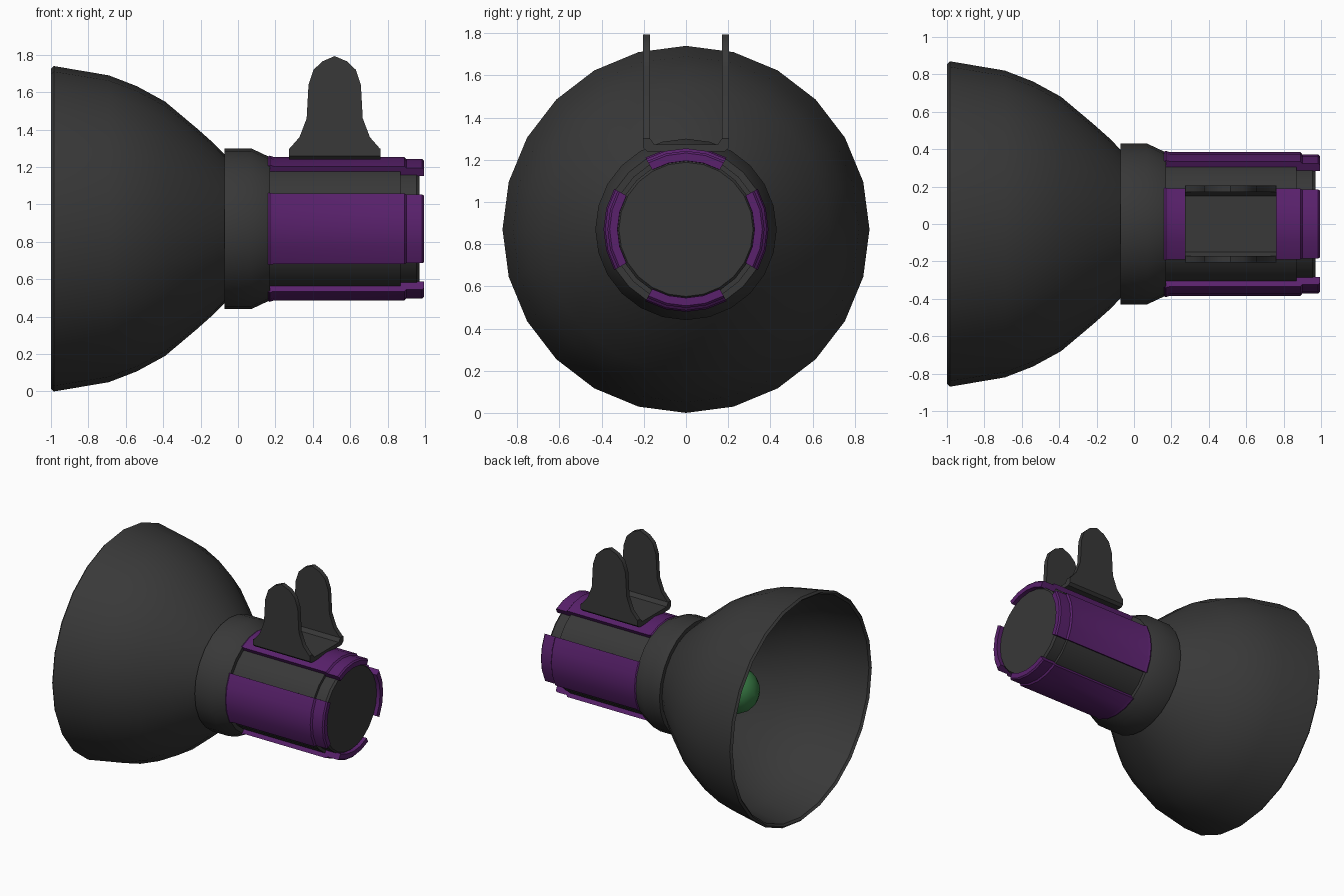
import bpy, bmesh, math

if "Cube" in bpy.data.objects:
    bpy.data.objects.remove(bpy.data.objects["Cube"])

AXIS_Z = 0.87   # height of the horizontal x axis
SIDES = 24


def material(name, rgb):
    m = bpy.data.materials.new(name)
    m.diffuse_color = (*rgb, 1)
    m.use_nodes = True
    m.node_tree.nodes["Principled BSDF"].inputs["Base Color"].default_value = m.diffuse_color
    return m


DARK = material("dark_grey", (0.04, 0.04, 0.04))
PURPLE = material("purple", (0.1, 0.015, 0.15))
GREEN = material("green", (0.04, 0.2, 0.06))


def finish(bm, name, mat, smooth=35):
    bmesh.ops.remove_doubles(bm, verts=bm.verts, dist=1e-5)
    bmesh.ops.recalc_face_normals(bm, faces=bm.faces)
    me = bpy.data.meshes.new(name)
    bm.to_mesh(me)
    bm.free()
    me.materials.append(mat)
    ob = bpy.data.objects.new(name, me)
    bpy.context.collection.objects.link(ob)
    bpy.ops.object.select_all(action='DESELECT')
    ob.select_set(True)
    bpy.context.view_layer.objects.active = ob
    if smooth:
        bpy.ops.object.shade_smooth_by_angle(angle=math.radians(smooth))
    return ob


def ring_point(x, r, a):
    return (x, r * math.sin(a), AXIS_Z + r * math.cos(a))


def lathe(name, profile, mat, sides=SIDES, smooth=35):
    """Revolve (x, radius) points about the x axis."""
    bm = bmesh.new()
    rings = [[bm.verts.new(ring_point(x, r, math.tau * i / sides)) for i in range(sides)]
             for x, r in profile]
    for a, b in zip(rings, rings[1:]):
        for i in range(sides):
            j = (i + 1) % sides
            bm.faces.new((a[i], a[j], b[j], b[i]))
    for ring, (x, r) in ((rings[0], profile[0]), (rings[-1], profile[-1])):
        if r > 0.01:
            bm.faces.new(ring)
    return finish(bm, name, mat, smooth)


def arc_strip(name, section, centre, half, mat, steps=4):
    """Sweep a closed (x, radius) section through an arc about the x axis."""
    bm = bmesh.new()
    n = len(section)
    rows = [[bm.verts.new(ring_point(x, r, centre - half + 2 * half * k / steps)) for x, r in section]
            for k in range(steps + 1)]
    for a, b in zip(rows, rows[1:]):
        for i in range(n):
            j = (i + 1) % n
            bm.faces.new((a[i], a[j], b[j], b[i]))
    bm.faces.new(rows[0])
    bm.faces.new(rows[-1])
    return finish(bm, name, mat)


def prism(bm, points, offset):
    """Extrude a closed outline by an offset vector."""
    face = bm.faces.new([bm.verts.new(p) for p in points])
    new = bmesh.ops.extrude_face_region(bm, geom=[face], use_keep_orig=True)
    bmesh.ops.translate(bm, vec=offset, verts=[v for v in new["geom"] if isinstance(v, bmesh.types.BMVert)])


# Bell-shaped shade: outer skin, rim, inner skin, closed at the throat
lathe("shade", [(-0.06, 0.385), (-0.13, 0.457), (-0.22, 0.537), (-0.39, 0.68), (-0.54, 0.762),
                (-0.69, 0.82), (-0.985, 0.87), (-1.0, 0.855), (-0.985, 0.84), (-0.69, 0.795),
                (-0.54, 0.738), (-0.39, 0.655), (-0.22, 0.512), (-0.13, 0.435), (-0.08, 0.38)], DARK)

# Collar and barrel with a stepped end cap
lathe("collar", [(-0.072, 0.38), (-0.072, 0.43), (0.07, 0.43), (0.17, 0.383), (0.17, 0.33)], DARK)
lathe("barrel", [(0.1, 0.352), (0.87, 0.352), (0.87, 0.33), (0.955, 0.33), (0.97, 0.318)], DARK)

# Four grip strips around the barrel
section = [(0.157, 0.33), (0.157, 0.385), (0.17, 0.391), (0.19, 0.384), (0.89, 0.384),
           (0.9, 0.372), (0.985, 0.372), (0.995, 0.362), (0.995, 0.325), (0.9, 0.322)]
for i, side in enumerate(("top", "back", "bottom", "front")):
    arc_strip("grip_strip_" + side, section, i * math.pi / 2, math.radians(29.5), PURPLE)

# Mounting bracket: shallow channel base with two upright tabs
bm = bmesh.new()
half = [(0.15, 1.272), (0.17, 1.3), (0.205, 1.3), (0.205, 1.258), (0.185, 1.24)]
outline = half + [(-y, z) for y, z in reversed(half)]
prism(bm, [(0.272, y, z) for y, z in outline], (0.49, 0, 0))
side = [(0.245, 1.295), (0.188, 1.36), (0.15, 1.46), (0.14, 1.64), (0.113, 1.72), (0.066, 1.765)]
tab = side + [(0.0, 1.793)] + [(-x, z) for x, z in reversed(side)]
for y in (-0.205, 0.17):
    prism(bm, [(0.517 + x, y, z) for x, z in tab], (0, 0.035, 0))
finish(bm, "mounting_bracket", DARK, 30)

# Bulb inside the shade
bulb = [(-0.43 - 0.17 * math.cos(t), 0.17 * math.sin(t)) for t in
        [math.pi * k / 10 for k in range(0, 8)]]
bulb[0] = (bulb[0][0], 0.0001)
lathe("bulb", bulb + [(-0.25, 0.1), (-0.07, 0.1)], GREEN, 16, 50)
